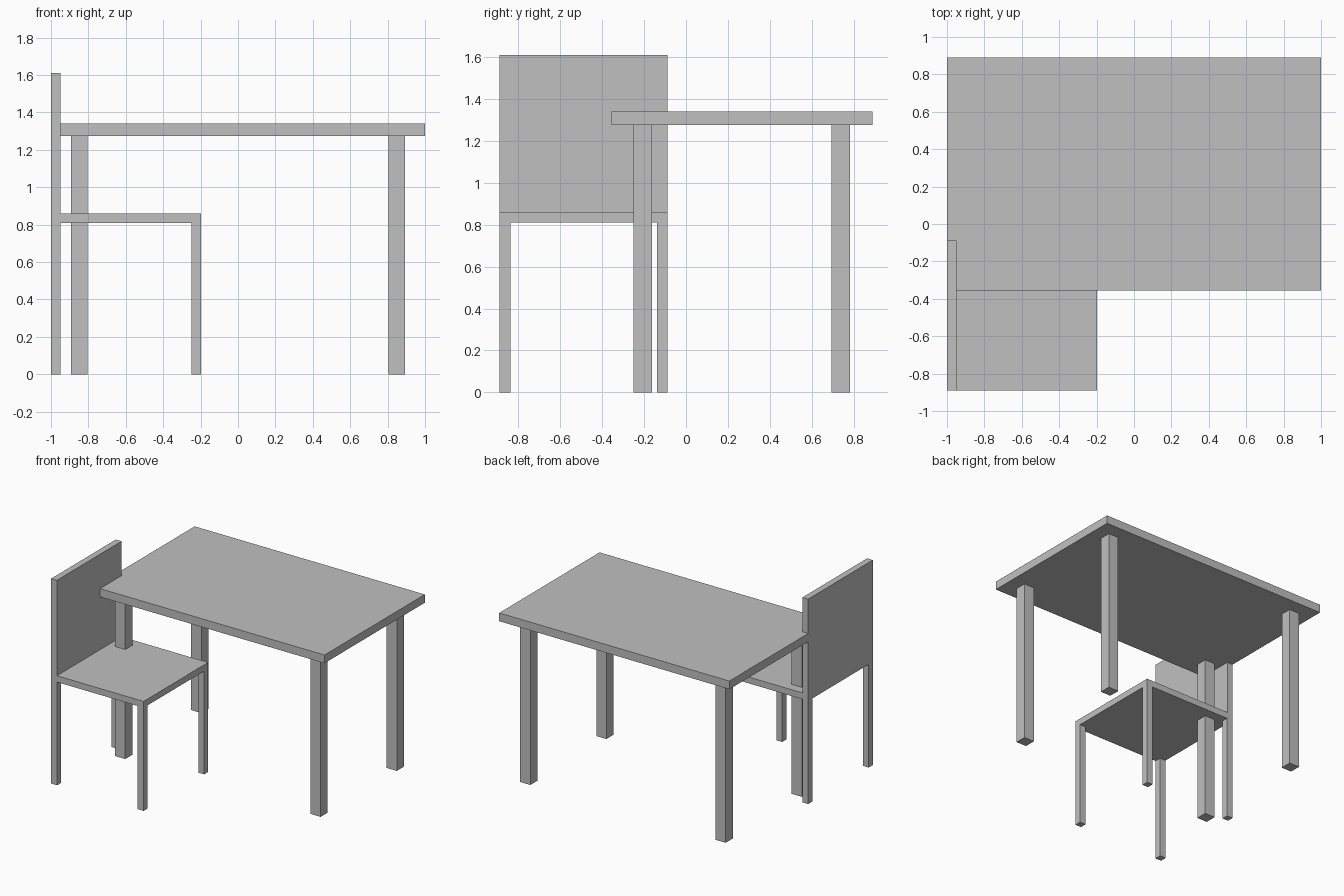
import bpy
import bmesh
from mathutils import Vector

cube = bpy.data.objects.get("Cube")
if cube:
    bpy.data.objects.remove(cube, do_unlink=True)

grey = bpy.data.materials.new("light grey")
grey.use_nodes = True
colour = (0.53, 0.53, 0.53, 1)
grey.diffuse_color = colour
grey.node_tree.nodes["Principled BSDF"].inputs["Base Color"].default_value = colour


def box(name, low, high):
    """Flat-sided block between two opposite corners."""
    low, high = Vector(low), Vector(high)
    bm = bmesh.new()
    bmesh.ops.create_cube(bm, size=1)
    bmesh.ops.scale(bm, vec=high - low, verts=bm.verts)
    mesh = bpy.data.meshes.new(name)
    bm.to_mesh(mesh)
    bm.free()
    mesh.materials.append(grey)
    obj = bpy.data.objects.new(name, mesh)
    obj.location = (low + high) / 2
    bpy.context.collection.objects.link(obj)
    return obj


def legs(prefix, x0, x1, y0, y1, width, height):
    """Four square legs in the corners of a rectangle."""
    for side, x in (("right", x0), ("left", x1 - width)):
        for end, y in (("front", y0), ("back", y1 - width)):
            box(f"{prefix}_leg_{end}_{side}", (x, y, 0), (x + width, y + width, height))


# Table
box("table_top", (-1, -0.355, 1.275), (1, 0.89, 1.34))
legs("table", -0.893, 0.893, -0.25, 0.783, 0.088, 1.275)

# Chair, turned sideways with its backrest at -x
box("chair_seat", (-1, -0.89, 0.81), (-0.197, -0.088, 0.86))
box("chair_backrest", (-1, -0.89, 0.86), (-0.95, -0.088, 1.61))
legs("chair", -1, -0.197, -0.89, -0.088, 0.051, 0.81)
